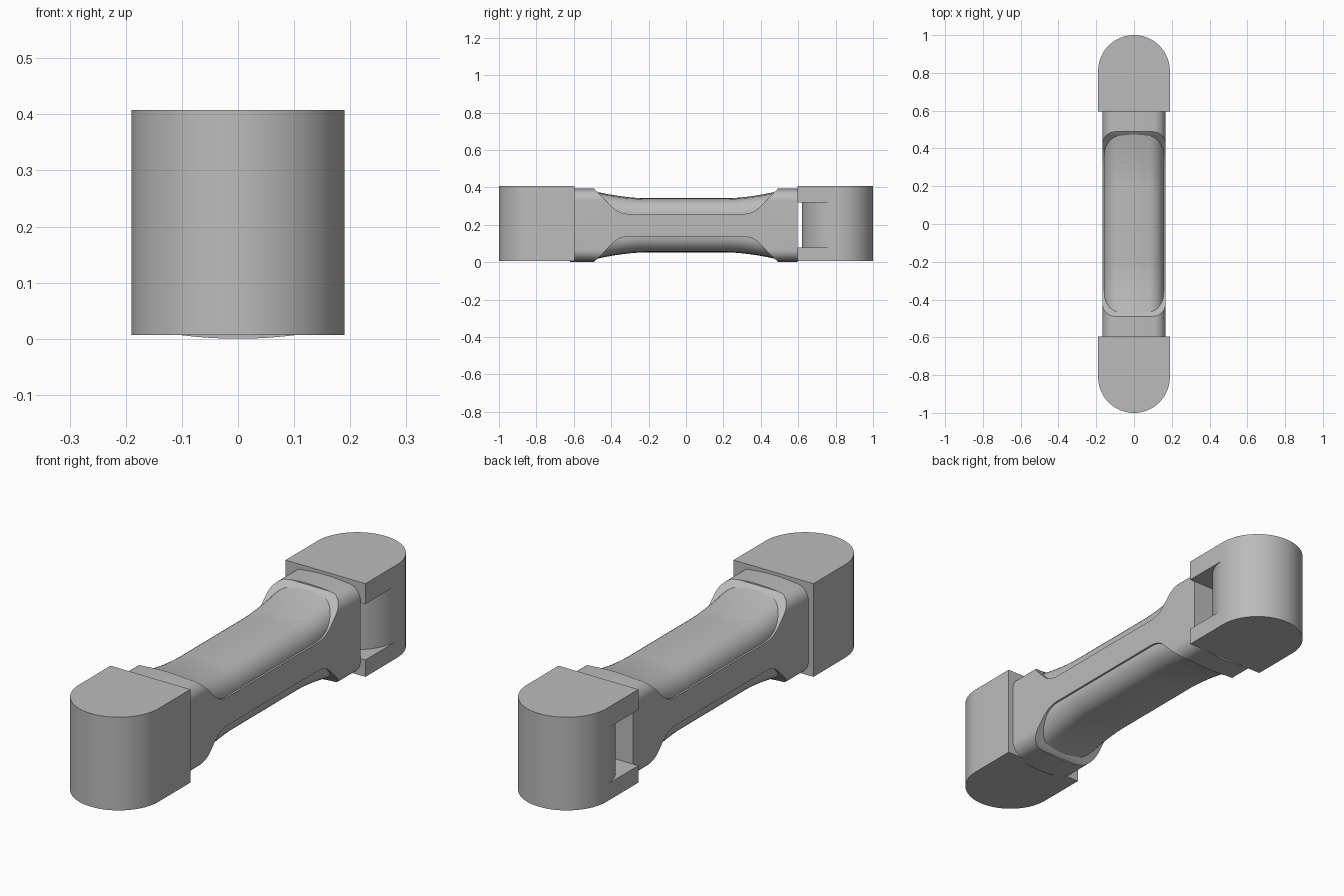
import bpy, bmesh
from math import sin, cos, pi, radians

if "Cube" in bpy.data.objects:
    bpy.data.objects.remove(bpy.data.objects["Cube"], do_unlink=True)

grey = bpy.data.materials.new("plain_grey")
grey.use_nodes = True
GREY = (0.5, 0.5, 0.5, 1)
grey.diffuse_color = GREY
grey.node_tree.nodes["Principled BSDF"].inputs["Base Color"].default_value = GREY


def loft(name, rings):
    """Closed solid through matching rings of points."""
    bm = bmesh.new()
    rows = [[bm.verts.new(p) for p in ring] for ring in rings]
    n = len(rows[0])
    for a, b in zip(rows, rows[1:]):
        for i in range(n):
            j = (i + 1) % n
            bm.faces.new((a[i], a[j], b[j], b[i]))
    bm.faces.new(rows[0])
    bm.faces.new(rows[-1])
    bmesh.ops.recalc_face_normals(bm, faces=bm.faces)
    mesh = bpy.data.meshes.new(name)
    bm.to_mesh(mesh)
    bm.free()
    mesh.materials.append(grey)
    obj = bpy.data.objects.new(name, mesh)
    bpy.context.collection.objects.link(obj)
    return obj


def combine(obj, other, operation):
    """Boolean two solids, keep the result and drop the helper."""
    other.hide_render = True
    mod = obj.modifiers.new("cut", "BOOLEAN")
    mod.operation, mod.object, mod.solver = operation, other, "EXACT"
    deps = bpy.context.evaluated_depsgraph_get()
    mesh = bpy.data.meshes.new_from_object(obj.evaluated_get(deps))
    obj.modifiers.clear()
    obj.data = mesh
    bpy.data.objects.remove(other, do_unlink=True)


def arc(cx, cy, r, start, end, steps):
    return [(cx + r * cos(radians(start + (end - start) * i / steps)),
             cy + r * sin(radians(start + (end - start) * i / steps)))
            for i in range(steps + 1)]


MID = 0.1975          # height of the grip's centre line


def section(y, w, h, r, crown):
    """Rounded rectangle with gently crowned top and bottom."""
    flat = w - r
    top = arc(flat, h - crown - r, r, 0, 90, 10)
    for i in range(1, 8):
        x = flat * (1 - i / 4)
        top.append((x, h - crown * (x / flat) ** 2))
    top += arc(-flat, h - crown - r, r, 90, 180, 10)
    return [(x, y, MID + z) for x, z in top + [(-x, -z) for x, z in top]]


# Grip: outer beam with the side panels carved to a waisted outline
grip = loft("grip", [section(y, 0.166, 0.1975, 0.06, 0.007) for y in (-0.62, 0.596)])
slope = [(0.8, 0.3), (0.497, 0.3), (0.49, 0.192), (0.475, 0.18), (0.39, 0.094),
         (0.37, 0.078), (0.35, 0.068), (0.33, 0.063), (0.31, 0.061)]
upper = slope + [(-y, z) for y, z in reversed(slope)]
outline = upper + [(-y, -z) for y, z in upper]
waist = loft("waist_cutter", [[(x, y, MID + z) for y, z in outline] for x in (-0.3, 0.3)])
combine(grip, waist, "INTERSECT")


# Recessed, softly rounded core with a concave top and bottom
def core_height(y):
    return 0.145 + 0.037 * (max(0, abs(y) - 0.22) / 0.27) ** 1.7


stations = [-0.51 + 1.02 * i / 50 for i in range(51)]
core = loft("grip_core", [section(y, 0.158, core_height(y), 0.085, 0.005) for y in stations])
combine(grip, core, "UNION")

# End caps: half-round blocks
R, AXIS, INNER, LOW, HIGH = 0.19, 0.81, 0.595, 0.007, 0.408


def end_cap(name, side):
    shape = [(R, INNER)] + arc(0, AXIS, R, 0, 180, 48) + [(-R, INNER)]
    return loft(name, [[(x, side * y, z) for x, y in shape] for z in (LOW, HIGH)])


front_cap = end_cap("front_cap", -1)
back_cap = end_cap("back_cap", 1)

# Back cap is hollowed around a full round knuckle between two plates
pocket = [(-0.3, 0.5), (0.3, 0.5), (0.3, 0.79)] + arc(0, AXIS, R, -5, -175, 44) + [(-0.3, 0.79)]
cutter = loft("pocket_cutter", [[(x, y, z) for x, y in pocket] for z in (0.08, 0.32)])
combine(back_cap, cutter, "DIFFERENCE")

# Smooth shading with crisp edges
bpy.ops.object.select_all(action="DESELECT")
for obj in (grip, front_cap, back_cap):
    obj.select_set(True)
bpy.context.view_layer.objects.active = grip
bpy.ops.object.shade_smooth_by_angle(angle=radians(30))
